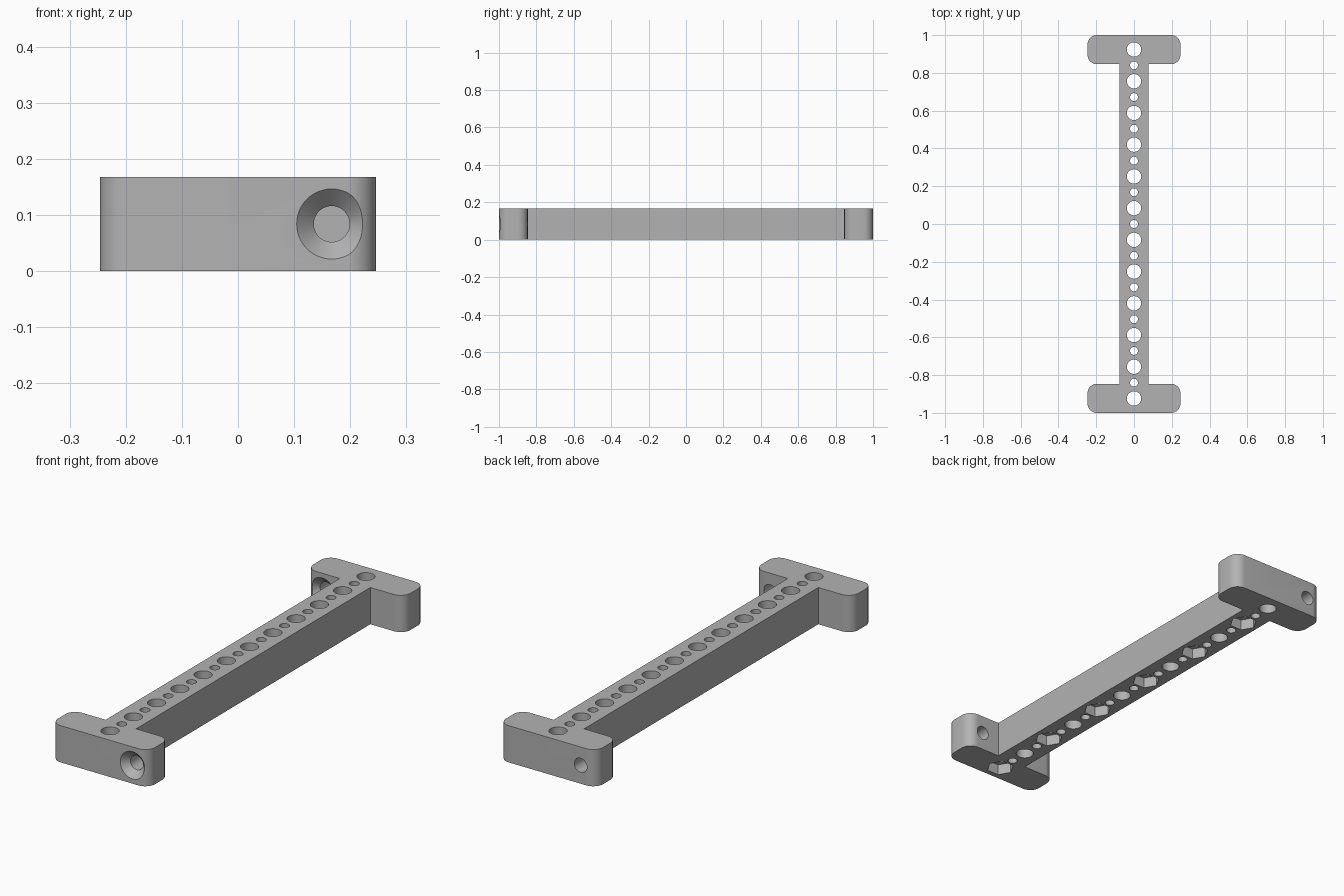
import bpy, bmesh
from math import cos, sin, pi, radians
from mathutils import Matrix, Vector

cube = bpy.data.objects.get("Cube")
if cube:
    bpy.data.objects.remove(cube, do_unlink=True)

HEIGHT = 0.168
PITCH = 0.168          # spacing of the large holes
BAR_X = 0.077          # half width of the bar
FLANGE_X = 0.246       # half width of the end flanges
FLANGE_Y = 0.846       # inner face of the end flanges
CORNER = 0.05
SCREW_X = 0.167

grey = bpy.data.materials.new("plain grey")
grey.use_nodes = True
colour = (0.45, 0.45, 0.45, 1)
grey.diffuse_color = colour
grey.node_tree.nodes["Principled BSDF"].inputs["Base Color"].default_value = colour


def new_object(name, bm):
    bmesh.ops.recalc_face_normals(bm, faces=bm.faces)
    mesh = bpy.data.meshes.new(name)
    bm.to_mesh(mesh)
    bm.free()
    mesh.materials.append(grey)
    obj = bpy.data.objects.new(name, mesh)
    bpy.context.collection.objects.link(obj)
    return obj


def lathe(bm, profile, sides, matrix, turn=0.0):
    """Closed solid from (radius, height) rings around local z."""
    rings = []
    for r, h in profile:
        angles = [turn + 2 * pi * i / sides for i in range(sides)]
        rings.append([bm.verts.new(matrix @ Vector((r * cos(a), r * sin(a), h)))
                      for a in angles])
    for low, high in zip(rings, rings[1:]):
        for i in range(sides):
            j = (i + 1) % sides
            bm.faces.new((low[i], low[j], high[j], high[i]))
    bm.faces.new(rings[0])
    bm.faces.new(rings[-1])


def arc(cx, cy, start):
    steps = 10
    angles = [start + pi / 2 * i / steps for i in range(steps + 1)]
    return [(cx + CORNER * cos(a), cy + CORNER * sin(a)) for a in angles]


# Body: bar with a rounded flange at each end, extruded upward
cx = FLANGE_X - CORNER
half = [(BAR_X, FLANGE_Y)]
half += arc(cx, FLANGE_Y + CORNER, -pi / 2)
half += arc(cx, 1 - CORNER, 0)
half += arc(-cx, 1 - CORNER, pi / 2)
half += arc(-cx, FLANGE_Y + CORNER, pi)
half += [(-BAR_X, FLANGE_Y)]
outline = half + [(-x, -y) for x, y in half]
bm = bmesh.new()
base = bm.faces.new([bm.verts.new((x, y, 0)) for x, y in outline])
top = bmesh.ops.extrude_face_region(bm, geom=[base])["geom"]
bmesh.ops.translate(bm, vec=(0, 0, HEIGHT),
                    verts=[v for v in top if isinstance(v, bmesh.types.BMVert)])
body = new_object("mounting_bar", bm)

# Vertical holes: large ones on the half pitch, small ones between
holes = bmesh.new()
large_y = [(i - 5.5) * PITCH for i in range(12)]
small_y = [(i - 5) * PITCH for i in range(11)]
for radius, centres in ((0.038, large_y), (0.021, small_y)):
    for y in centres:
        lathe(holes, [(radius, -0.05), (radius, HEIGHT + 0.05)], 40,
              Matrix.Translation((0, y, 0)))

# Countersunk screw holes through the flanges, both entered from the front
for x, y in ((SCREW_X, -1), (-SCREW_X, FLANGE_Y)):
    place = Matrix.Translation((x, y, HEIGHT / 2)) @ Matrix.Rotation(radians(-90), 4, "X")
    lathe(holes, [(0.0725, -0.01), (0.032, 0.0305), (0.032, 0.17)], 48, place)

# Hexagonal nut pockets under every second large hole
pockets = bmesh.new()
for y in large_y[::2]:
    lathe(pockets, [(0.06, -0.05), (0.06, 0.05)], 6, Matrix.Translation((0, y, 0)))

bpy.context.view_layer.objects.active = body
for name, cutter_bm in (("hole_cutter", holes), ("nut_pocket_cutter", pockets)):
    cutter = new_object(name, cutter_bm)
    cutter.hide_render = True
    cut = body.modifiers.new(name, "BOOLEAN")
    cut.operation = "DIFFERENCE"
    cut.solver = "EXACT"
    cut.object = cutter
    bpy.ops.object.modifier_apply(modifier=name)
    bpy.data.objects.remove(cutter, do_unlink=True)

# Smooth the rounded walls, keep the edges sharp
bpy.ops.object.select_all(action="DESELECT")
body.select_set(True)
bpy.ops.object.shade_smooth_by_angle(angle=radians(30))
